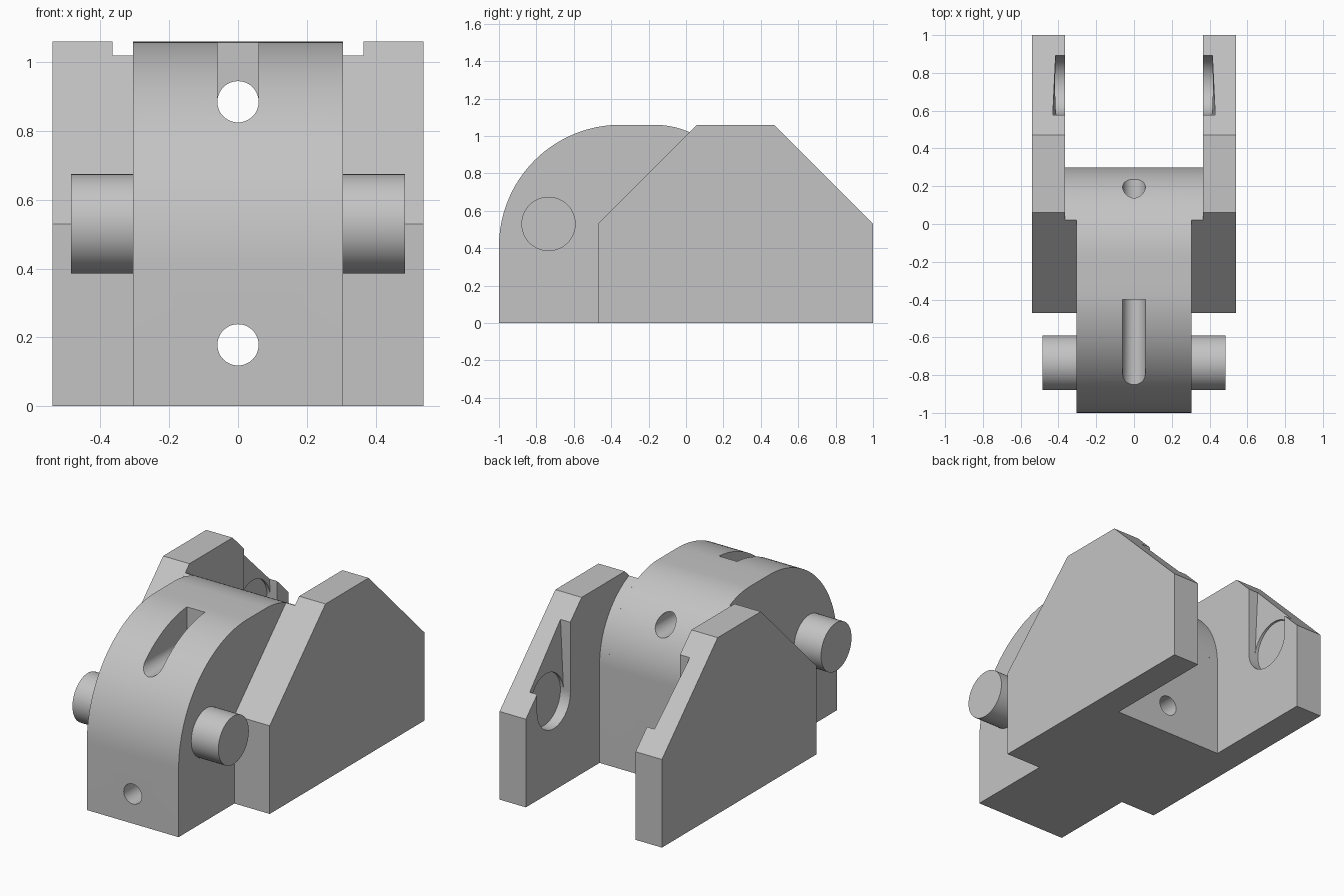
import bpy, bmesh
from math import sin, cos, pi, radians
from mathutils import Vector

cube = bpy.data.objects.get("Cube")
if cube:
    bpy.data.objects.remove(cube, do_unlink=True)

GREY = (0.55, 0.55, 0.55, 1)
grey = bpy.data.materials.new("light grey")
grey.use_nodes = True
grey.diffuse_color = GREY
grey.node_tree.nodes["Principled BSDF"].inputs["Base Color"].default_value = GREY


def arc(cy, cz, r, start, end, steps=32):
    """Points along an arc, angles in degrees."""
    angles = [radians(start + (end - start) * i / steps) for i in range(steps + 1)]
    return [(cy + r * cos(a), cz + r * sin(a)) for a in angles]


def prism(name, profile, lo, hi, axis="x"):
    """Extrude a flat profile along x (profile in y, z) or y (profile in x, z)."""
    def place(p, d):
        return (d, p[0], p[1]) if axis == "x" else (p[0], d, p[1])
    bm = bmesh.new()
    face = bm.faces.new([bm.verts.new(place(p, lo)) for p in profile])
    new = bmesh.ops.extrude_face_region(bm, geom=[face])["geom"]
    shift = Vector(place((0, 0), hi - lo))
    bmesh.ops.translate(bm, vec=shift, verts=[v for v in new if isinstance(v, bmesh.types.BMVert)])
    bmesh.ops.recalc_face_normals(bm, faces=bm.faces)
    mesh = bpy.data.meshes.new(name)
    bm.to_mesh(mesh)
    bm.free()
    mesh.materials.append(grey)
    ob = bpy.data.objects.new(name, mesh)
    bpy.context.collection.objects.link(ob)
    return ob


def activate(ob):
    bpy.ops.object.select_all(action="DESELECT")
    ob.select_set(True)
    bpy.context.view_layer.objects.active = ob


def cut(ob, cutter):
    activate(ob)
    mod = ob.modifiers.new("cut", "BOOLEAN")
    mod.operation = "DIFFERENCE"
    mod.solver = "EXACT"
    mod.object = cutter
    bpy.ops.object.modifier_apply(modifier=mod.name)
    bpy.data.objects.remove(cutter, do_unlink=True)


def finish(ob, mirror=False):
    activate(ob)
    if mirror:
        mod = ob.modifiers.new("mirror", "MIRROR")
        mod.use_mirror_merge = False
        bpy.ops.object.modifier_apply(modifier=mod.name)
    bpy.ops.object.shade_smooth_by_angle(angle=radians(30))


def circle(cy, cz, r):
    return arc(cy, cz, r, 0, 360, 48)[:-1]


BODY_X, SHOULDER_X, OUTER_X = 0.305, 0.365, 0.54
TOP, MID = 1.06, 0.53

# Rounded centre body with two cord holes and an open channel on top
back_arc = (-0.17, 0.59, 0.47)
body = prism("centre_body",
             [(-1, 0), (0.3, 0)] + arc(*back_arc, 0, 90) + arc(-0.35, 0.41, 0.65, 90, 180),
             -BODY_X, BODY_X)
for z in (0.178, 0.885):
    cut(body, prism("hole_cutter", circle(0, z, 0.06), -1.2, 0.6, "y"))
channel = [(-0.06, 1.2)] + arc(0, 0.885, 0.06, 180, 360, 24) + [(0.06, 1.2)]
cut(body, prism("channel_cutter", channel, -1.2, -0.4, "y"))
finish(body)

# Shoulders that join the body to the side plates
shoulder = prism("shoulders",
                 [(-0.47, 0), (0.3, 0)] + arc(*back_arc, 0, 66.1) + [(-0.47, MID)],
                 BODY_X, SHOULDER_X)
finish(shoulder, mirror=True)

# Side plates with a round pin socket and a sloped lead-in slot
plate = prism("side_plates",
              [(-0.47, 0), (1, 0), (1, MID), (0.47, TOP), (0.06, TOP), (-0.47, MID)],
              SHOULDER_X, OUTER_X)
cut(plate, prism("slot_cutter", [(0.3, MID), (0.41, MID), (0.43, 0.95), (0.43, 1.2), (0.3, 1.2)],
                 0.735 - 0.157, 0.735 + 0.157, "y"))
cut(plate, prism("socket_cutter", circle(0.735, MID, 0.1575), 0.3, 0.431))
finish(plate, mirror=True)

# Hinge pins
pin = prism("hinge_pins", circle(-0.735, MID, 0.145), BODY_X, 0.485)
finish(pin, mirror=True)
